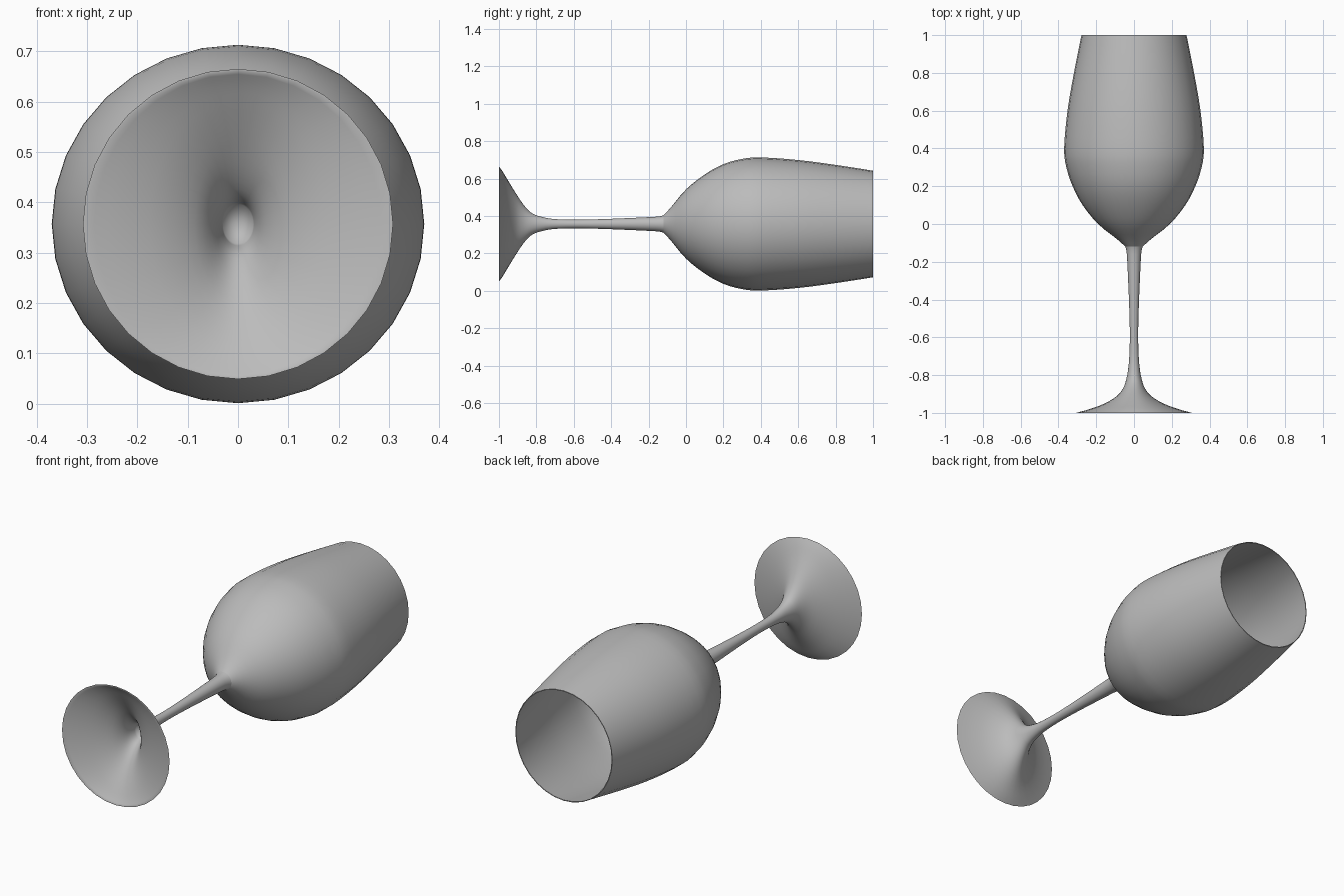
import bpy, bmesh, math

cube = bpy.data.objects.get("Cube")
if cube:
    bpy.data.objects.remove(cube)

SIDES = 32
AXIS_Z = 0.357
WALL = 0.004

grey = bpy.data.materials.new("plain grey")
grey.use_nodes = True
colour = (0.5, 0.5, 0.5, 1)
grey.diffuse_color = colour
grey.node_tree.nodes["Principled BSDF"].inputs["Base Color"].default_value = colour


def smooth_profile(points, steps=3):
    """Catmull-Rom curve through (y, x radius, z radius) points."""
    padded = [points[0]] + points + [points[-1]]
    curve = []
    for a, b, c, d in zip(padded, padded[1:], padded[2:], padded[3:]):
        for i in range(steps):
            t = i / steps
            curve.append(tuple(
                q + t * (r - p) / 2 + t * t * (2 * p - 5 * q + 4 * r - s) / 2
                + t ** 3 * (3 * q - p - 3 * r + s) / 2
                for p, q, r, s in zip(a, b, c, d)))
    return curve + [points[-1]]


def lathe(name, profile, cap_end):
    """Skin elliptical rings along y; the last one may be closed with a fan."""
    bm = bmesh.new()
    rings = []
    for y, rx, rz in profile:
        angles = [math.tau * i / SIDES for i in range(SIDES)]
        rings.append([bm.verts.new((rx * math.sin(a), y, AXIS_Z + rz * math.cos(a)))
                      for a in angles])
    for low, high in zip(rings, rings[1:]):
        for i in range(SIDES):
            j = (i + 1) % SIDES
            bm.faces.new((low[i], low[j], high[j], high[i]))
    if cap_end is not None:
        tip = bm.verts.new((0, cap_end, AXIS_Z))
        for i in range(SIDES):
            bm.faces.new((rings[-1][i], rings[-1][(i + 1) % SIDES], tip))
    bmesh.ops.recalc_face_normals(bm, faces=bm.faces)
    mesh = bpy.data.meshes.new(name)
    bm.to_mesh(mesh)
    bm.free()
    mesh.materials.append(grey)
    obj = bpy.data.objects.new(name, mesh)
    bpy.context.collection.objects.link(obj)
    bpy.ops.object.select_all(action='DESELECT')
    obj.select_set(True)
    bpy.context.view_layer.objects.active = obj
    bpy.ops.object.shade_smooth_by_angle(angle=math.radians(50))
    return obj


def lining(curve):
    return [(y, rx - WALL, rz - WALL) for y, rx, rz in curve]


# Bowl: outer wall up to the rim, then back down the inside
bowl = smooth_profile([
    (-0.12, 0.046, 0.046), (-0.08, 0.09, 0.09), (0, 0.19, 0.185),
    (0.1, 0.272, 0.265), (0.2, 0.325, 0.32), (0.3, 0.358, 0.348),
    (0.4, 0.37, 0.356), (0.6, 0.352, 0.342), (0.8, 0.318, 0.316),
    (1, 0.278, 0.285)])
lathe("bowl", bowl + lining(bowl)[::-1], -0.12)

# Stem and flared foot: outer wall down to the foot edge
stem = smooth_profile([
    (-0.12, 0.046, 0.046), (-0.16, 0.038, 0.039), (-0.3, 0.031, 0.032),
    (-0.45, 0.025, 0.026), (-0.6, 0.022, 0.023), (-0.72, 0.026, 0.028),
    (-0.79, 0.034, 0.043)])
foot = smooth_profile([
    (-0.79, 0.034, 0.043), (-0.83, 0.043, 0.062), (-0.87, 0.058, 0.105),
    (-0.91, 0.09, 0.165), (-0.95, 0.155, 0.23), (-0.98, 0.235, 0.28),
    (-1, 0.308, 0.308)])
# Hollow underside of the foot, closed inside the stem
lathe("stem_and_foot", stem + foot[1:] + lining(foot)[::-1], -0.77)
